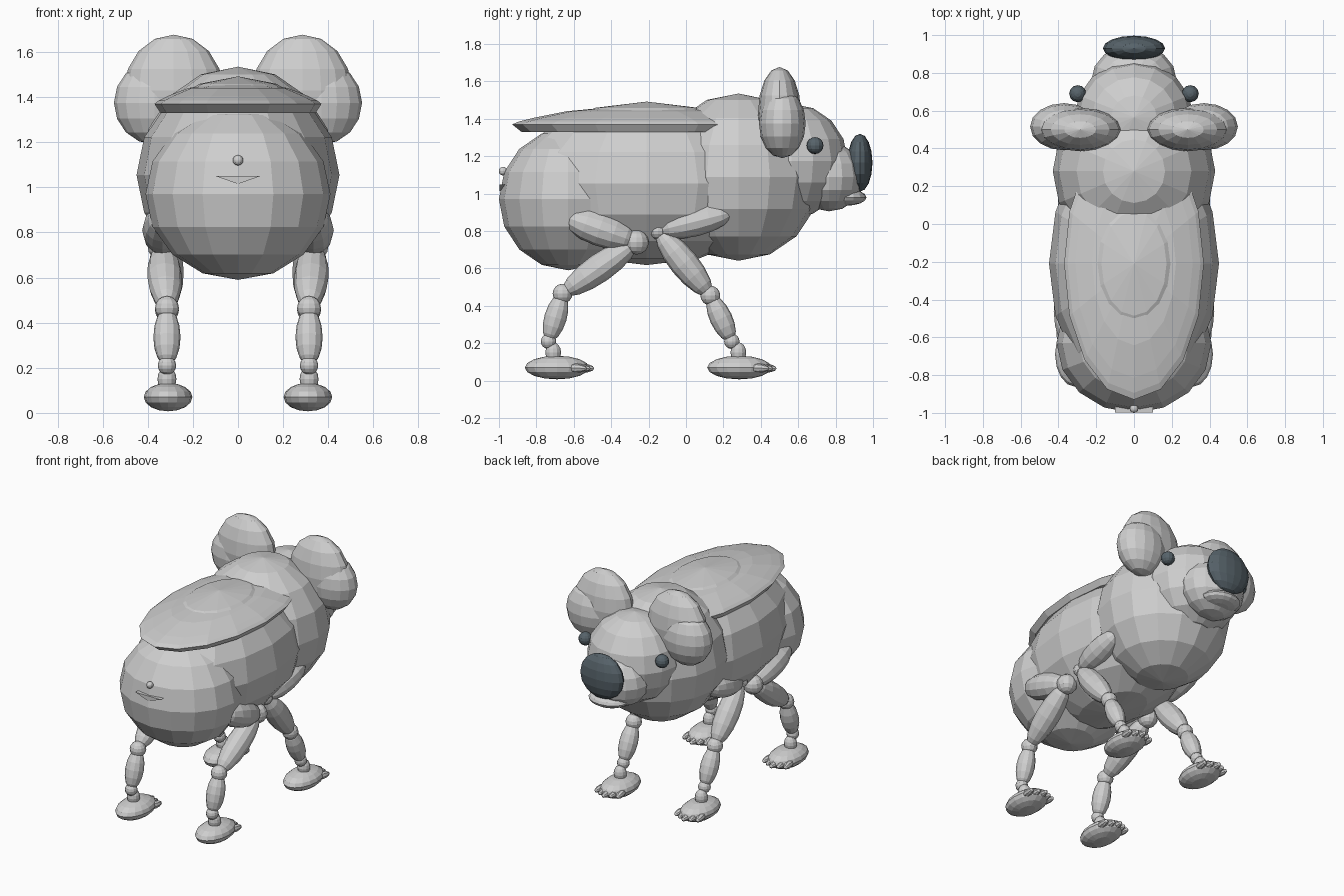
import bpy, bmesh, math
from mathutils import Vector, Matrix

if "Cube" in bpy.data.objects:
    bpy.data.objects.remove(bpy.data.objects["Cube"])


def material(name, rgb):
    m = bpy.data.materials.new(name)
    m.diffuse_color = (*rgb, 1)
    m.use_nodes = True
    m.node_tree.nodes["Principled BSDF"].inputs["Base Color"].default_value = m.diffuse_color
    return m


GREY = material("light_grey", (0.62, 0.62, 0.62))
SLATE = material("dark_slate", (0.095, 0.125, 0.145))


def finish(name, bm, mat):
    bmesh.ops.recalc_face_normals(bm, faces=bm.faces)
    mesh = bpy.data.meshes.new(name)
    bm.to_mesh(mesh)
    bm.free()
    mesh.materials.append(mat)
    ob = bpy.data.objects.new(name, mesh)
    bpy.context.collection.objects.link(ob)
    return ob


def ellipsoid(name, centre, radii, mat=GREY, seg=16, rings=8, rot=None):
    bm = bmesh.new()
    bmesh.ops.create_uvsphere(bm, u_segments=seg, v_segments=rings, radius=1)
    m = Matrix.Translation(centre)
    if rot is not None:
        m = m @ rot.to_4x4()
    bmesh.ops.transform(bm, matrix=m @ Matrix.Diagonal((*radii, 1)), verts=bm.verts)
    return finish(name, bm, mat)


def limb(name, a, b, r, seg=12, rings=8):
    """Spindle whose poles lie on points a and b."""
    a, b = Vector(a), Vector(b)
    rot = (b - a).to_track_quat('Z', 'Y').to_matrix()
    return ellipsoid(name, (a + b) / 2, (r, r, (b - a).length / 2), seg=seg, rings=rings, rot=rot)


def ball(name, c, r, mat=GREY):
    return ellipsoid(name, c, (r, r, r), mat, 12, 8)


# Torso
ellipsoid("belly", (0, -0.21, 1.055), (0.45, 0.72, 0.437))
ellipsoid("rump", (0, -0.63, 0.97), (0.41, 0.37, 0.38))
ellipsoid("chest", (0, 0.28, 1.088), (0.43, 0.44, 0.447))

# Back shell: elliptical lathe with a bevelled rim
bm = bmesh.new()
profile = [(0.93, 1.33), (1.0, 1.37), (0.95, 1.385), (0.84, 1.405), (0.6, 1.44), (0.3, 1.46)]
loops = []
for r, z in profile:
    loops.append([bm.verts.new((0.37 * r * math.cos(t), -0.21 + 0.72 * r * math.sin(t), z))
                  for t in (math.tau * i / 16 for i in range(16))])
for lo, hi in zip(loops, loops[1:]):
    for i in range(16):
        j = (i + 1) % 16
        bm.faces.new((lo[i], lo[j], hi[j], hi[i]))
bm.faces.new(loops[0])
bm.faces.new(loops[-1])
finish("back_shell", bm, GREY)

# Tail end: small bead and a little wedge beneath it
ball("tail_bead", (0, -0.978, 1.12), 0.023)
bm = bmesh.new()
tri = [(-0.1, 1.05), (0.1, 1.05), (0, 1.015)]
face = bm.faces.new([bm.verts.new((x, -0.997, z)) for x, z in tri])
ext = bmesh.ops.extrude_face_region(bm, geom=[face])
bmesh.ops.translate(bm, vec=(0, 0.04, 0),
                    verts=[v for v in ext["geom"] if isinstance(v, bmesh.types.BMVert)])
finish("tail_wedge", bm, GREY)

# Head
ellipsoid("head", (0, 0.565, 1.175), (0.315, 0.3, 0.305))
ellipsoid("muzzle", (0, 0.765, 1.09), (0.225, 0.185, 0.185))
ellipsoid("nose", (0, 0.93, 1.165), (0.165, 0.067, 0.155), SLATE)
ellipsoid("lower_lip", (0, 0.855, 0.98), (0.14, 0.11, 0.045))

# Leg joints as (y, z) along each leg: root, hip, knee, ankle, heel, foot centre
legs = {
    "hind": [(-0.66, 0.88), (-0.265, 0.74), (-0.66, 0.465), (-0.735, 0.21), (-0.71, 0.15), (-0.69, 0.07)],
    "front": [(0.25, 0.9), (-0.15, 0.8), (0.13, 0.455), (0.245, 0.21), (0.28, 0.15), (0.285, 0.07)],
}

for side, s in (("left", -1), ("right", 1)):
    # Eyes and two-lobed ears
    ball("eye_" + side, (s * 0.298, 0.69, 1.257), 0.045, SLATE)
    ellipsoid("ear_" + side, (s * 0.285, 0.5, 1.43), (0.22, 0.115, 0.247))
    ellipsoid("ear_lobe_" + side, (s * 0.37, 0.515, 1.375), (0.18, 0.125, 0.185))

    for kind, pts in legs.items():
        tag = kind + "_" + side
        hind = kind == "hind"
        xs = (0.335, 0.335 if hind else 0.32, 0.315, 0.315, 0.315, 0.31)
        root, hip, knee, ankle, heel, foot = [(s * x, y, z) for x, (y, z) in zip(xs, pts)]
        limb("thigh_" + tag, root, hip, 0.09 if hind else 0.078)
        ball("hip_" + tag, hip, 0.066 if hind else 0.045)
        limb("shank_" + tag, hip, knee, 0.077)
        ball("knee_" + tag, knee, 0.053)
        limb("lower_leg_" + tag, knee, ankle, 0.06)
        ball("ankle_" + tag, ankle, 0.041)
        ellipsoid("heel_" + tag, heel, (0.042, 0.042, 0.055), seg=12)
        ellipsoid("foot_" + tag, foot, (0.108, 0.172, 0.063), seg=16)
        # Five fanned toes
        for i in range(-2, 3):
            x, y = foot[0] + i * 0.036, foot[1] + 0.11 - abs(i) * 0.012
            limb(f"toe_{tag}_{i + 3}", (x - i * 0.004, y - 0.05, 0.07),
                 (x + i * 0.007, y + 0.09 - abs(i) * 0.008, 0.065), 0.025, 8, 6)
